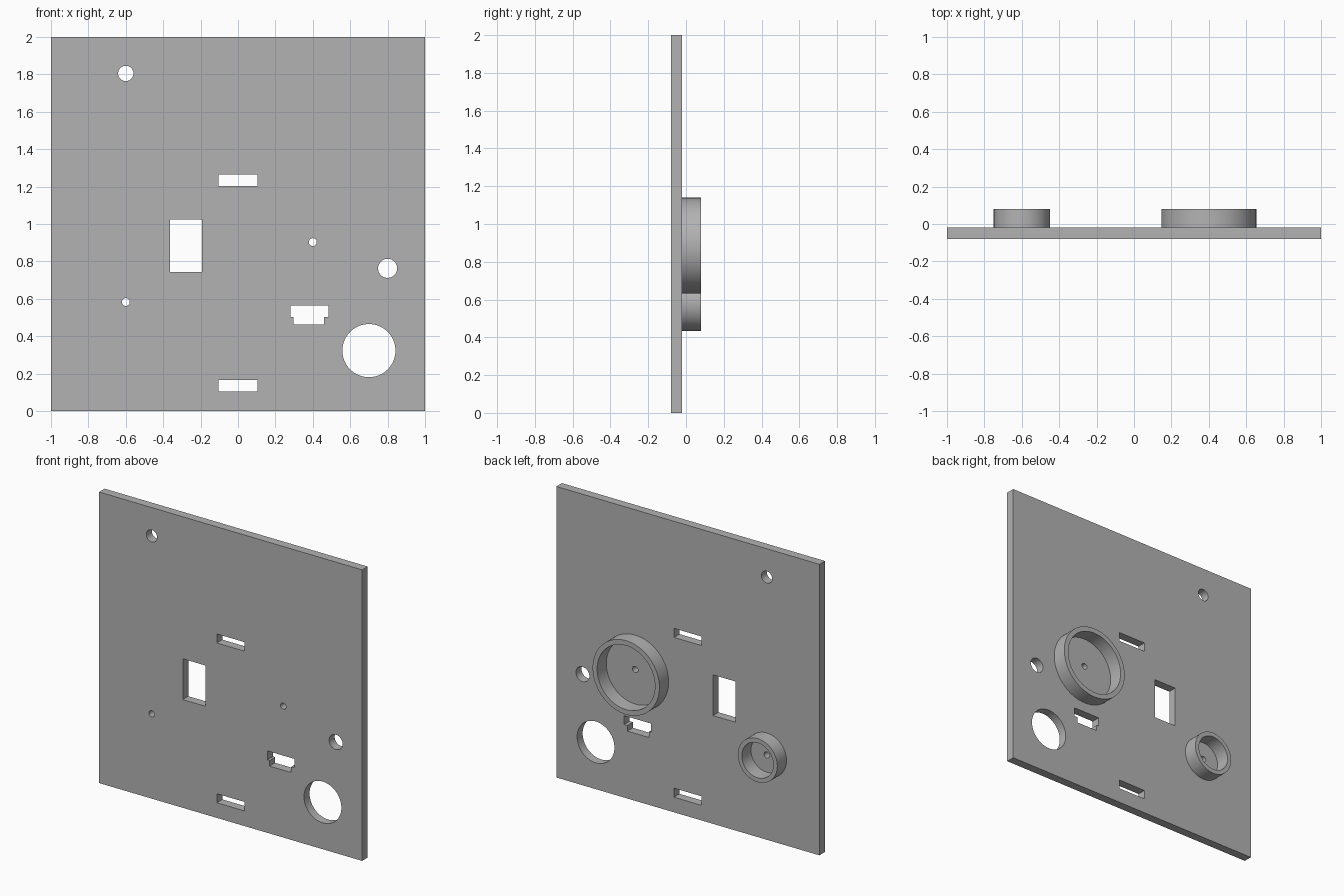
import bpy, bmesh
from math import cos, sin, pi, radians
from mathutils import Matrix, Vector

FRONT, BACK, RIM = -0.08, -0.02, 0.08   # y of plate front, plate back, collar rim

cube = bpy.data.objects.get("Cube")
if cube:
    bpy.data.objects.remove(cube, do_unlink=True)

grey = bpy.data.materials.new("plain grey")
grey.use_nodes = True
colour = (0.45, 0.45, 0.45, 1)
grey.diffuse_color = colour
grey.node_tree.nodes["Principled BSDF"].inputs["Base Color"].default_value = colour


def finish(name, bm):
    bmesh.ops.recalc_face_normals(bm, faces=bm.faces)
    mesh = bpy.data.meshes.new(name)
    bm.to_mesh(mesh)
    bm.free()
    obj = bpy.data.objects.new(name, mesh)
    bpy.context.collection.objects.link(obj)
    mesh.materials.append(grey)
    return obj


def add_prism(bm, outline, y0, y1):
    """Extrude an x-z outline along y."""
    face = bm.faces.new([bm.verts.new((x, y0, z)) for x, z in outline])
    out = bmesh.ops.extrude_face_region(bm, geom=[face])
    verts = [v for v in out["geom"] if isinstance(v, bmesh.types.BMVert)]
    bmesh.ops.translate(bm, verts=verts, vec=(0, y1 - y0, 0))


def circle(x, z, r, n=64):
    return [(x + r * cos(2 * pi * i / n), z + r * sin(2 * pi * i / n)) for i in range(n)]


def rect(x0, x1, z0, z1):
    return [(x0, z0), (x1, z0), (x1, z1), (x0, z1)]


def smooth(obj):
    bpy.ops.object.select_all(action="DESELECT")
    obj.select_set(True)
    bpy.context.view_layer.objects.active = obj
    bpy.ops.object.shade_smooth_by_angle(angle=radians(30))


def collar(name, x, z, outer, inner):
    """Round collar turned about an axis along y."""
    bm = bmesh.new()
    profile = [(inner, BACK), (outer, BACK), (outer, RIM), (inner, RIM)]
    verts = [bm.verts.new((x + r, y, z)) for r, y in profile]
    edges = [bm.edges.new((verts[i], verts[(i + 1) % 4])) for i in range(4)]
    bmesh.ops.spin(bm, geom=verts + edges, cent=(x, 0, z), axis=(0, 1, 0),
                   angle=2 * pi, steps=96, use_merge=True)
    bmesh.ops.remove_doubles(bm, verts=bm.verts, dist=0.0001)
    smooth(finish(name, bm))


# Flat square plate
bm = bmesh.new()
add_prism(bm, rect(-1, 1, 0, 2), FRONT, BACK)
plate = finish("panel_plate", bm)

# All openings: round holes, slots, switch window and stepped socket
openings = [
    circle(-0.6, 1.805, 0.041), circle(-0.6, 0.583, 0.021),
    circle(0.4, 0.903, 0.021), circle(0.8, 0.763, 0.051),
    circle(0.7, 0.323, 0.142),
    rect(-0.105, 0.105, 1.202, 1.264), rect(-0.105, 0.105, 0.104, 0.166),
    rect(-0.364, -0.192, 0.744, 1.024),
    [(0.297, 0.463), (0.46, 0.463), (0.46, 0.502), (0.484, 0.502),
     (0.484, 0.563), (0.281, 0.563), (0.281, 0.502), (0.297, 0.502)],
]
bm = bmesh.new()
for outline in openings:
    add_prism(bm, outline, FRONT - 0.1, BACK + 0.1)
cutter = finish("opening_cutter", bm)
cutter.hide_render = True

cut = plate.modifiers.new("openings", "BOOLEAN")
cut.operation = "DIFFERENCE"
cut.solver = "EXACT"
cut.object = cutter
bpy.context.view_layer.objects.active = plate
bpy.ops.object.modifier_apply(modifier=cut.name)
bpy.data.objects.remove(cutter, do_unlink=True)
smooth(plate)

# Collars on the back
collar("large_collar", 0.4, 0.885, 0.254, 0.22)
collar("small_collar", -0.6, 0.584, 0.15, 0.12)
